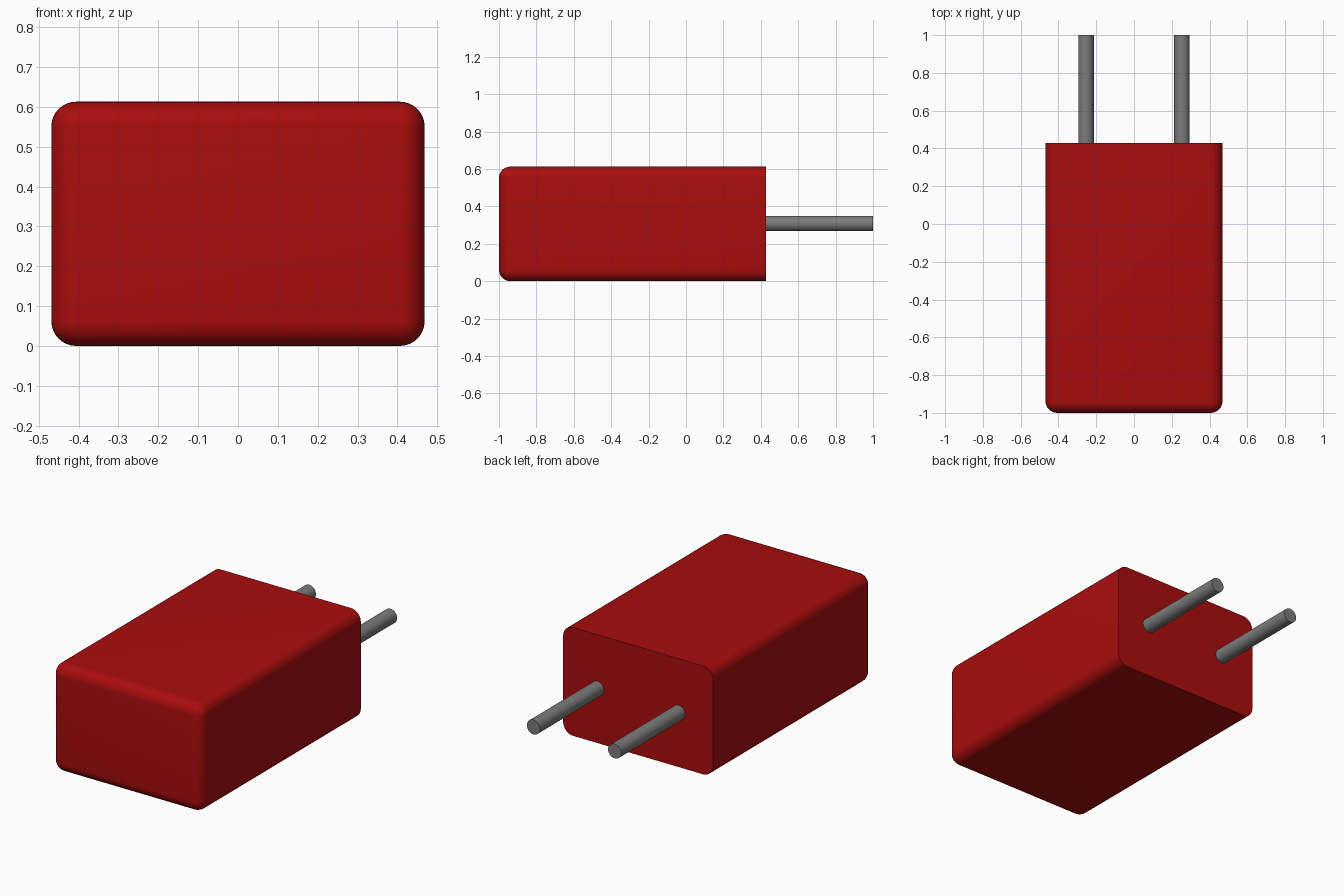
import bpy
import bmesh
import math

cube = bpy.data.objects.get("Cube")
if cube:
    bpy.data.objects.remove(cube, do_unlink=True)


def make_material(name, color):
    mat = bpy.data.materials.new(name)
    mat.use_nodes = True
    mat.diffuse_color = color
    mat.node_tree.nodes["Principled BSDF"].inputs["Base Color"].default_value = color
    return mat


def shade(obj):
    bpy.ops.object.select_all(action='DESELECT')
    obj.select_set(True)
    bpy.context.view_layer.objects.active = obj
    bpy.ops.object.shade_smooth_by_angle(angle=math.radians(35))


red = make_material("red plastic", (0.40, 0.004, 0.004, 1))
grey = make_material("grey metal", (0.20, 0.20, 0.20, 1))

WIDTH, HEIGHT = 0.937, 0.613
FRONT, BACK = -1.0, 0.428
RADIUS = 0.062

# Casing: box rounded on every edge except those around the flat back
mesh = bpy.data.meshes.new("casing")
bm = bmesh.new()
bmesh.ops.create_cube(bm, size=1)
for v in bm.verts:
    v.co.x *= WIDTH
    v.co.y = FRONT if v.co.y < 0 else BACK
    v.co.z = (v.co.z + 0.5) * HEIGHT
edges = [e for e in bm.edges if any(v.co.y < 0 for v in e.verts)]
bmesh.ops.bevel(bm, geom=edges, offset=RADIUS, segments=8, profile=0.5,
                affect='EDGES', clamp_overlap=True)
bm.to_mesh(mesh)
bm.free()
mesh.materials.append(red)
casing = bpy.data.objects.new("casing", mesh)
bpy.context.collection.objects.link(casing)
shade(casing)

# Two round pins projecting from the back, slightly embedded in the casing
PIN_START, PIN_END = BACK - 0.03, 1.0
for name, side in (("left_pin", 1), ("right_pin", -1)):
    bpy.ops.mesh.primitive_cylinder_add(
        vertices=32, radius=0.041, depth=PIN_END - PIN_START,
        location=(side * 0.254, (PIN_START + PIN_END) / 2, HEIGHT / 2 + 0.002),
        rotation=(math.pi / 2, 0, 0))
    pin = bpy.context.object
    pin.name = name
    pin.data.name = name
    pin.data.materials.append(grey)
    shade(pin)
